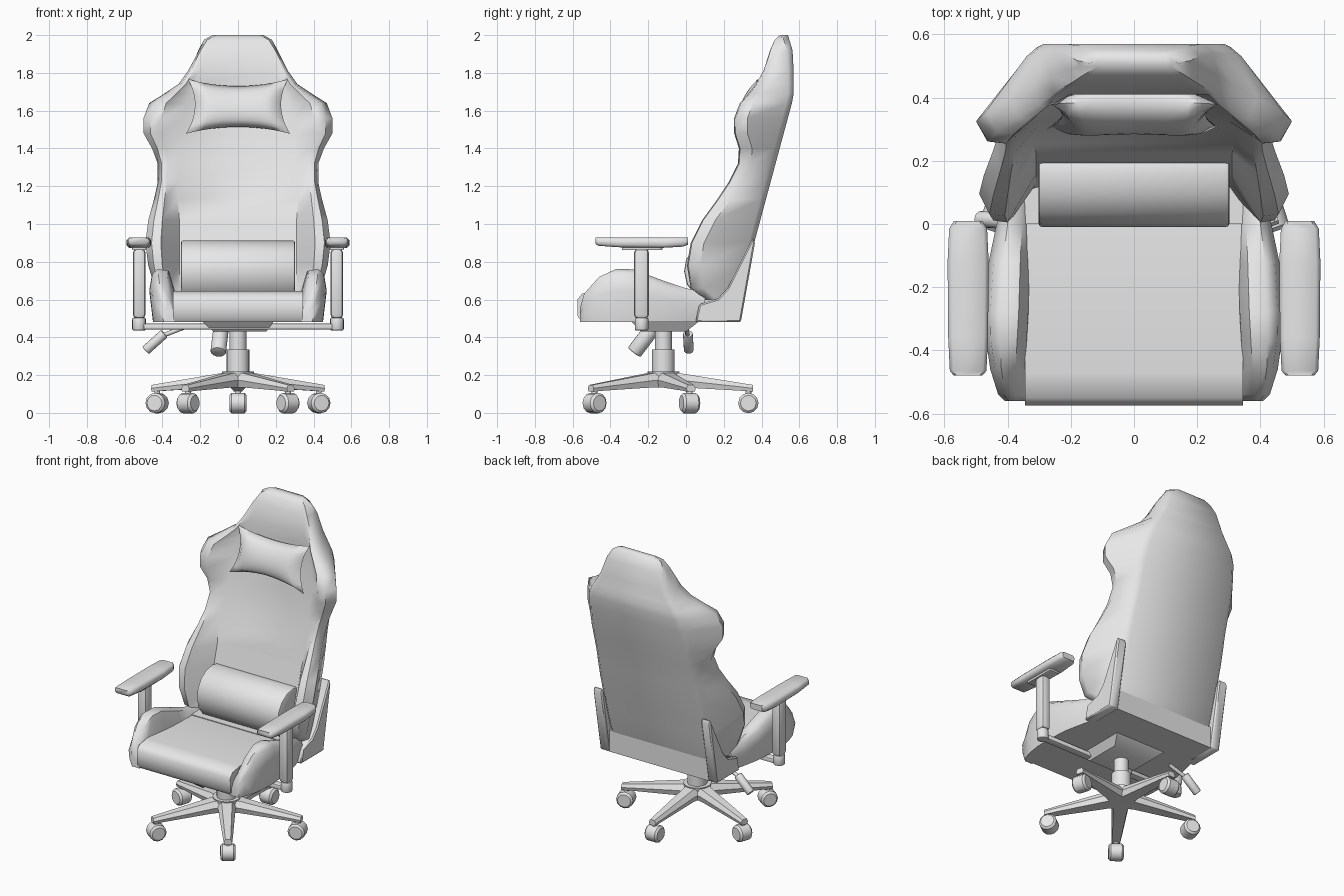
import bpy, bmesh, math
from mathutils import Vector, Matrix

grey = bpy.data.materials.new("light_grey")
grey.diffuse_color = (0.8, 0.8, 0.8, 1)


def finish(name, bm, bevel=0, segments=2, angle=40):
    """Turn a bmesh into a shaded, optionally bevelled object."""
    bmesh.ops.recalc_face_normals(bm, faces=bm.faces)
    mesh = bpy.data.meshes.new(name)
    bm.to_mesh(mesh)
    bm.free()
    mesh.materials.append(grey)
    ob = bpy.data.objects.new(name, mesh)
    bpy.context.collection.objects.link(ob)
    bpy.ops.object.select_all(action='DESELECT')
    ob.select_set(True)
    bpy.context.view_layer.objects.active = ob
    if bevel:
        mod = ob.modifiers.new("Bevel", 'BEVEL')
        mod.width, mod.segments, mod.limit_method = bevel, segments, 'ANGLE'
        mod.angle_limit = math.radians(35)
        bpy.ops.object.modifier_apply(modifier=mod.name)
    bpy.ops.object.shade_smooth_by_angle(angle=math.radians(angle))
    return ob


def loft(name, rings, **kw):
    """Skin a list of equal-length closed rings and cap both ends."""
    bm = bmesh.new()
    vs = [[bm.verts.new(p) for p in r] for r in rings]
    n = len(vs[0])
    for a, b in zip(vs, vs[1:]):
        for i in range(n):
            j = (i + 1) % n
            bm.faces.new((a[i], a[j], b[j], b[i]))
    bm.faces.new(vs[0])
    bm.faces.new(vs[-1])
    return finish(name, bm, **kw)


def extrude_x(name, profile, x0, x1, **kw):
    return loft(name, [[(x, y, z) for y, z in profile] for x in (x0, x1)], **kw)


def box(name, x, y, z, **kw):
    prof = [(y[0], z[0]), (y[1], z[0]), (y[1], z[1]), (y[0], z[1])]
    return extrude_x(name, prof, x[0], x[1], **kw)


def rod(name, a, b, r, r2=None, sides=16, **kw):
    a, b = Vector(a), Vector(b)
    bm = bmesh.new()
    rot = (b - a).to_track_quat('Z', 'Y').to_matrix().to_4x4()
    bmesh.ops.create_cone(bm, cap_ends=True, segments=sides, radius1=r,
                          radius2=r if r2 is None else r2, depth=(b - a).length,
                          matrix=Matrix.Translation((a + b) / 2) @ rot)
    return finish(name, bm, **kw)


# Backrest: height, outer half width, wing front y, panel half width, rear half width
back_rows = [
    (0.60, 0.41, 0.09, 0.30, 0.35), (0.66, 0.44, 0.02, 0.31, 0.36),
    (0.78, 0.475, 0.00, 0.31, 0.36), (0.90, 0.49, 0.02, 0.31, 0.36),
    (1.02, 0.475, 0.08, 0.31, 0.36), (1.13, 0.445, 0.16, 0.32, 0.355),
    (1.22, 0.425, 0.22, 0.32, 0.35), (1.32, 0.425, 0.27, 0.31, 0.35),
    (1.40, 0.455, 0.275, 0.30, 0.35), (1.48, 0.50, 0.25, 0.30, 0.345),
    (1.56, 0.50, 0.25, 0.29, 0.335), (1.64, 0.47, 0.28, 0.27, 0.32),
    (1.69, 0.39, 0.325, 0.25, 0.30), (1.74, 0.315, 0.365, 0.23, 0.27),
    (1.81, 0.265, 0.405, 0.20, 0.23), (1.92, 0.205, 0.44, 0.16, 0.19),
    (1.975, 0.17, 0.465, 0.13, 0.16), (2.00, 0.12, 0.495, 0.10, 0.115)]
rings = []
for z, xo, yt, xi, xb in back_rows:
    yb = min(0.55 + 0.27 * (z - 1.6), 0.57 - max(0, z - 1.9) * 0.3)
    yp = 0.38 + 0.27 * (z - 1.6) if z < 1.78 else yt + 0.005
    d = min(0.075, (yb - yt) * 0.4)
    w = (xo - xi) * 0.45
    half = [(xi, yp), (xo - w, yt + 0.005), (xo - w * 0.4, yt + d * 0.15),
            (xo, yt + d), (xb + 0.02, yb - 0.03), (xb - 0.015, yb)]
    rings.append([(x, y, z) for x, y in half] + [(-x, y, z) for x, y in reversed(half)])
loft("backrest", rings, angle=50)

# Neck pillow: pinched rectangular cushion, leaning with the backrest
bm = bmesh.new()
N = 12
for side in (-1, 1):
    grid = []
    for i in range(N + 1):
        u = 2 * i / N - 1
        col = []
        for j in range(N + 1):
            v = 2 * j / N - 1
            x = u * (0.228 + 0.042 * v * v - 0.006 * v)
            z = 1.622 + v * (0.108 + 0.036 * u * u)
            bulge = 0.07 * ((1 - u ** 4) * (1 - v * v)) ** 0.5
            col.append(bm.verts.new((x, 0.36 + 0.27 * (z - 1.622) + side * bulge
                                     - 0.02 * u * u, z)))
        grid.append(col)
    for i in range(N):
        for j in range(N):
            bm.faces.new((grid[i][j], grid[i + 1][j], grid[i + 1][j + 1], grid[i][j + 1]))
bmesh.ops.remove_doubles(bm, verts=bm.verts, dist=0.0005)
finish("neck_pillow", bm, angle=60)

# Lumbar pillow
extrude_x("lumbar_pillow",
          [(0.05, 0.62), (0.005, 0.68), (-0.01, 0.75), (0.0, 0.81), (0.035, 0.865),
           (0.09, 0.90), (0.16, 0.913), (0.215, 0.90), (0.2, 0.75), (0.14, 0.62)],
          -0.302, 0.302, bevel=0.012)

# Seat cushion and rear frame
extrude_x("seat_cushion",
          [(-0.55, 0.48), (-0.573, 0.51), (-0.575, 0.60), (-0.55, 0.632), (-0.47, 0.645),
           (0.0, 0.62), (0.28, 0.60), (0.28, 0.48)], -0.345, 0.345, angle=45)
box("seat_rear", (-0.37, 0.37), (0.0, 0.285), (0.48, 0.625))

# Side bolsters: y, top height, inner x, outer x
bolster_rows = [(-0.56, 0.56, 0.335, 0.41), (-0.54, 0.63, 0.335, 0.43),
                (-0.46, 0.72, 0.335, 0.455), (-0.37, 0.762, 0.33, 0.468),
                (-0.28, 0.76, 0.325, 0.47), (-0.12, 0.70, 0.32, 0.46),
                (0.0, 0.66, 0.315, 0.435), (0.10, 0.64, 0.31, 0.41)]
for s, side in ((-1, "left"), (1, "right")):
    loft(side + "_bolster",
         [[(s * x, y, z) for x, z in ((a, 0.48), (a + 0.01, 0.48 + (t - 0.48) * 0.6),
                                     (a + 0.04, t - 0.01), ((a + b) / 2 + 0.025, t),
                                     (b - 0.015, t - 0.025), (b, 0.48 + (t - 0.48) * 0.6),
                                     (b - 0.02, 0.48))]
          for y, t, a, b in bolster_rows], angle=50)

    # Hinge bracket joining seat and backrest
    extrude_x(side + "_hinge_bracket",
              [(0.05, 0.48), (0.07, 0.575), (0.17, 0.605), (0.22, 0.66), (0.355, 0.93),
               (0.365, 0.90), (0.29, 0.48)], s * 0.365, s * 0.432, bevel=0.008, segments=1)

    # Armrest pad, slightly wider at the rear
    pad = [(-0.48, 0.895, 0.045), (-0.465, 0.885, 0.058), (-0.36, 0.877, 0.063),
           (-0.12, 0.874, 0.065), (-0.015, 0.880, 0.060), (0.01, 0.89, 0.045)]
    loft(side + "_arm_pad",
         [[(s * (0.525 + dx * w), y, z) for dx, z in
           ((-0.8, zb), (0.8, zb), (1, zb + 0.012), (1, 0.915), (0.8, 0.928),
            (-0.8, 0.928), (-1, 0.915), (-1, zb + 0.012))] for y, zb, w in pad], angle=50)
    box(side + "_arm_plate", (s * 0.485, s * 0.56), (-0.34, -0.125), (0.862, 0.885), bevel=0.005)
    box(side + "_arm_post", (s * 0.49, s * 0.556), (-0.275, -0.197), (0.50, 0.868), bevel=0.02)
    rod(side + "_arm_knuckle", (s * 0.524, -0.235, 0.435), (s * 0.524, -0.235, 0.505),
        0.036, bevel=0.01)

# Crossbar and tilt mechanism under the seat
box("arm_crossbar", (-0.52, 0.52), (-0.26, -0.21), (0.442, 0.472), bevel=0.006)
loft("tilt_mechanism",
     [[(-0.13, -0.24, 0.43), (0.15, -0.24, 0.43), (0.15, 0.0, 0.43), (-0.13, 0.0, 0.43)],
      [(-0.19, -0.29, 0.485), (0.19, -0.29, 0.485), (0.19, 0.07, 0.485), (-0.19, 0.07, 0.485)]])

# Levers
rod("height_lever_rod", (-0.28, 0.0, 0.455), (-0.41, 0.01, 0.405), 0.012, sides=10)
rod("height_lever_grip", (-0.39, 0.01, 0.42), (-0.49, 0.015, 0.33), 0.026, bevel=0.006)
rod("tilt_lever", (-0.09, -0.18, 0.445), (-0.105, -0.275, 0.32), 0.042, bevel=0.008)

# Gas column
CY = -0.12
rod("column_lower", (0, CY, 0.19), (0, CY, 0.335), 0.06, sides=24)
rod("column_upper", (0, CY, 0.33), (0, CY, 0.44), 0.045, sides=24)
rod("base_hub", (0, CY, 0.135), (0, CY, 0.218), 0.07, 0.085, sides=20)

# Five-star base with casters
for k in range(5):
    a = math.radians(90 + 72 * k)
    d = Vector((math.cos(a), math.sin(a), 0))
    t = Vector((-d.y, d.x, 0))
    c = Vector((0, CY, 0))
    rows = [(0.02, 0.065, 0.135, 0.218), (0.10, 0.052, 0.135, 0.208),
            (0.40, 0.032, 0.118, 0.160), (0.475, 0.026, 0.112, 0.148)]
    loft(f"base_leg_{k + 1}",
         [[c + d * r + t * (w * u) + Vector((0, 0, z)) for u, z in
           ((-0.8, lo), (0.8, lo), (1, (lo + hi) / 2), (0.6, hi), (-0.6, hi), (-1, (lo + hi) / 2))]
          for r, w, lo, hi in rows], angle=35)
    p = c + d * 0.45
    rod(f"caster_pin_{k + 1}", p + Vector((0, 0, 0.07)), p + Vector((0, 0, 0.13)), 0.016, sides=10)
    hub = p + Vector((0, 0, 0.052))
    rod(f"caster_wheel_{k + 1}", hub - t * 0.046, hub + t * 0.046, 0.054, sides=12,
        bevel=0.012, segments=1)
